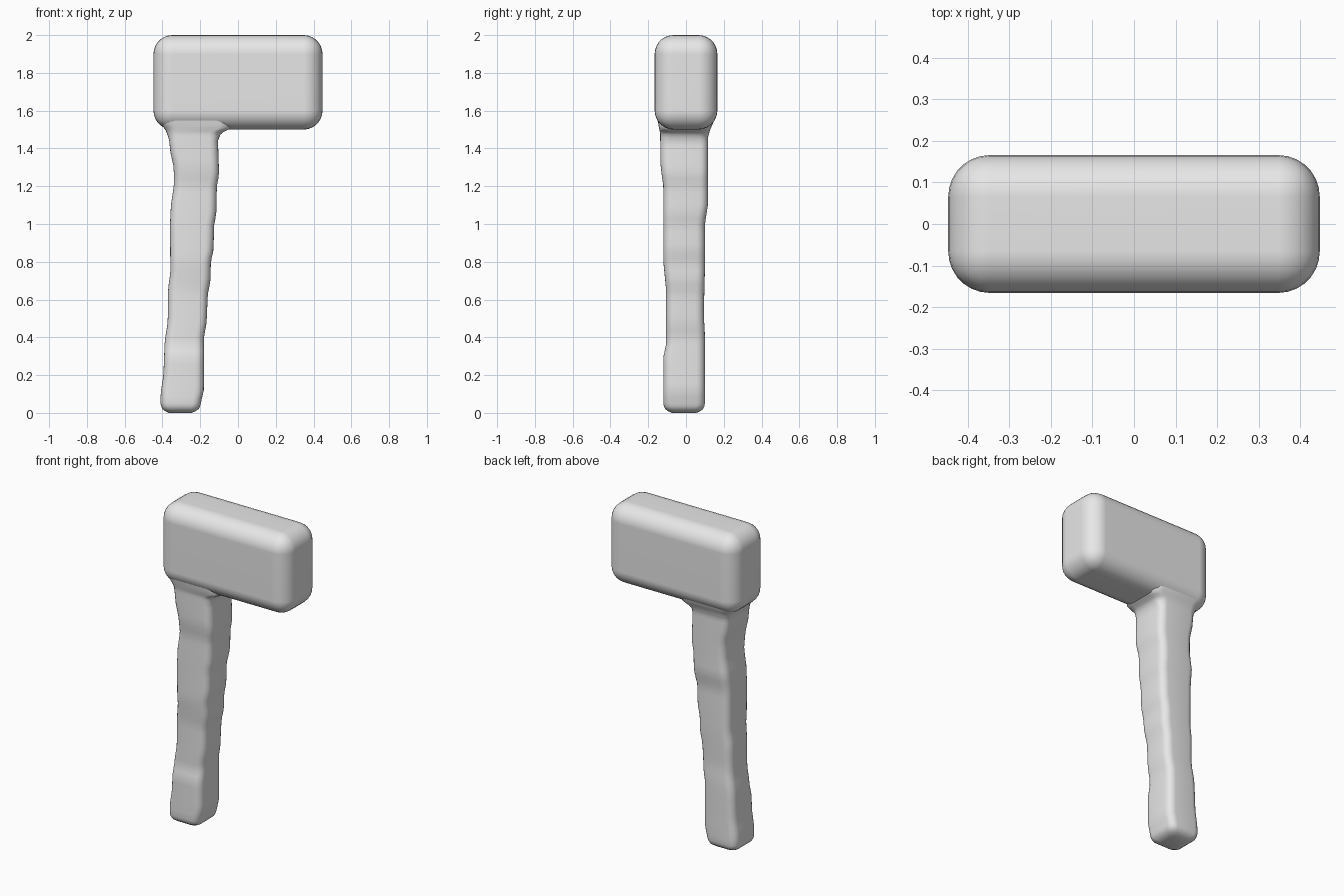
import bpy, bmesh, math

if "Cube" in bpy.data.objects:
    bpy.data.objects.remove(bpy.data.objects["Cube"])

grey = bpy.data.materials.new("plain grey")
grey.diffuse_color = (0.8, 0.8, 0.8, 1)
grey.use_nodes = True
grey.node_tree.nodes["Principled BSDF"].inputs["Base Color"].default_value = grey.diffuse_color


def finish(name, bm):
    bmesh.ops.recalc_face_normals(bm, faces=bm.faces)
    for f in bm.faces:
        f.smooth = True
    mesh = bpy.data.meshes.new(name)
    bm.to_mesh(mesh)
    bm.free()
    mesh.materials.append(grey)
    obj = bpy.data.objects.new(name, mesh)
    bpy.context.collection.objects.link(obj)
    return obj


def sample(profile, z):
    """Linear interpolation in a list of (z, value) points."""
    for (z0, a), (z1, b) in zip(profile, profile[1:]):
        if z <= z1:
            return a + (b - a) * max(0, z - z0) / (z1 - z0)
    return profile[-1][1]


def rounded_ring(bm, x0, x1, y0, y1, r, z):
    ring = []
    corners = ((x1 - r, y1 - r), (x0 + r, y1 - r), (x0 + r, y0 + r), (x1 - r, y0 + r))
    for k, (cx, cy) in enumerate(corners):
        for i in range(6):
            a = math.pi / 2 * (k + i / 5)
            ring.append(bm.verts.new((cx + r * math.cos(a), cy + r * math.sin(a), z)))
    return ring


# Head: block with soft rounded edges
bm = bmesh.new()
bmesh.ops.create_cube(bm, size=1)
for v in bm.verts:
    v.co.x *= 0.895
    v.co.y *= 0.332
    v.co.z = v.co.z * 0.5 + 1.75
bmesh.ops.bevel(bm, geom=bm.edges[:], offset=0.1, segments=7, profile=0.5, affect='EDGES')
head = finish("hammer_head", bm)
mod = head.modifiers.new("clean_normals", 'WEIGHTED_NORMAL')
mod.keep_sharp = False

# Handle: uneven hand-carved outline on each of the four sides
left = [(0, -0.41), (0.1, -0.41), (0.2, -0.395), (0.38, -0.388), (0.48, -0.372),
        (0.66, -0.37), (0.74, -0.358), (1.0, -0.36), (1.1, -0.355), (1.2, -0.34),
        (1.3, -0.34), (1.38, -0.358), (1.45, -0.365), (1.5, -0.385), (1.53, -0.41), (1.6, -0.44)]
right = [(0, -0.20), (0.05, -0.197), (0.12, -0.181), (0.4, -0.18), (0.48, -0.166),
         (0.63, -0.16), (0.7, -0.145), (0.8, -0.144), (0.86, -0.13), (1.0, -0.126),
         (1.05, -0.115), (1.2, -0.112), (1.26, -0.10), (1.44, -0.106), (1.48, -0.09),
         (1.495, -0.06), (1.51, -0.03)]
front = [(0, -0.12), (0.3, -0.12), (0.36, -0.105), (0.65, -0.105), (0.8, -0.12),
         (1.2, -0.12), (1.3, -0.134), (1.48, -0.137), (1.53, -0.147), (1.6, -0.16)]
back = [(0, 0.10), (0.42, 0.10), (0.52, 0.094), (0.75, 0.1), (1.0, 0.10),
        (1.1, 0.116), (1.46, 0.117), (1.5, 0.128), (1.53, 0.142), (1.6, 0.16)]

# heights with an inset that rounds off the foot
levels = [(0.004, 0.045), (0.009, 0.025), (0.02, 0.01), (0.035, 0.003), (0.05, 0)]
levels += [(0.05 + 0.035 * i, 0) for i in range(1, 40)]
levels += [(z, 0) for z in (1.44, 1.46, 1.475, 1.485, 1.495, 1.51, 1.53, 1.56, 1.6)]

bm = bmesh.new()
rings = []
for z, inset in levels:
    radius = 0.045 + max(0, z - 1.44) * 0.35
    rings.append(rounded_ring(bm, sample(left, z) + inset, sample(right, z) - inset,
                              sample(front, z) + inset, sample(back, z) - inset,
                              radius - inset * 0.4, 0 if z == 0.004 else z))
for a, b in zip(rings, rings[1:]):
    for i in range(len(a)):
        j = (i + 1) % len(a)
        bm.faces.new((a[i], a[j], b[j], b[i]))
bm.faces.new(rings[0])
bm.faces.new(rings[-1])
finish("handle", bm)
